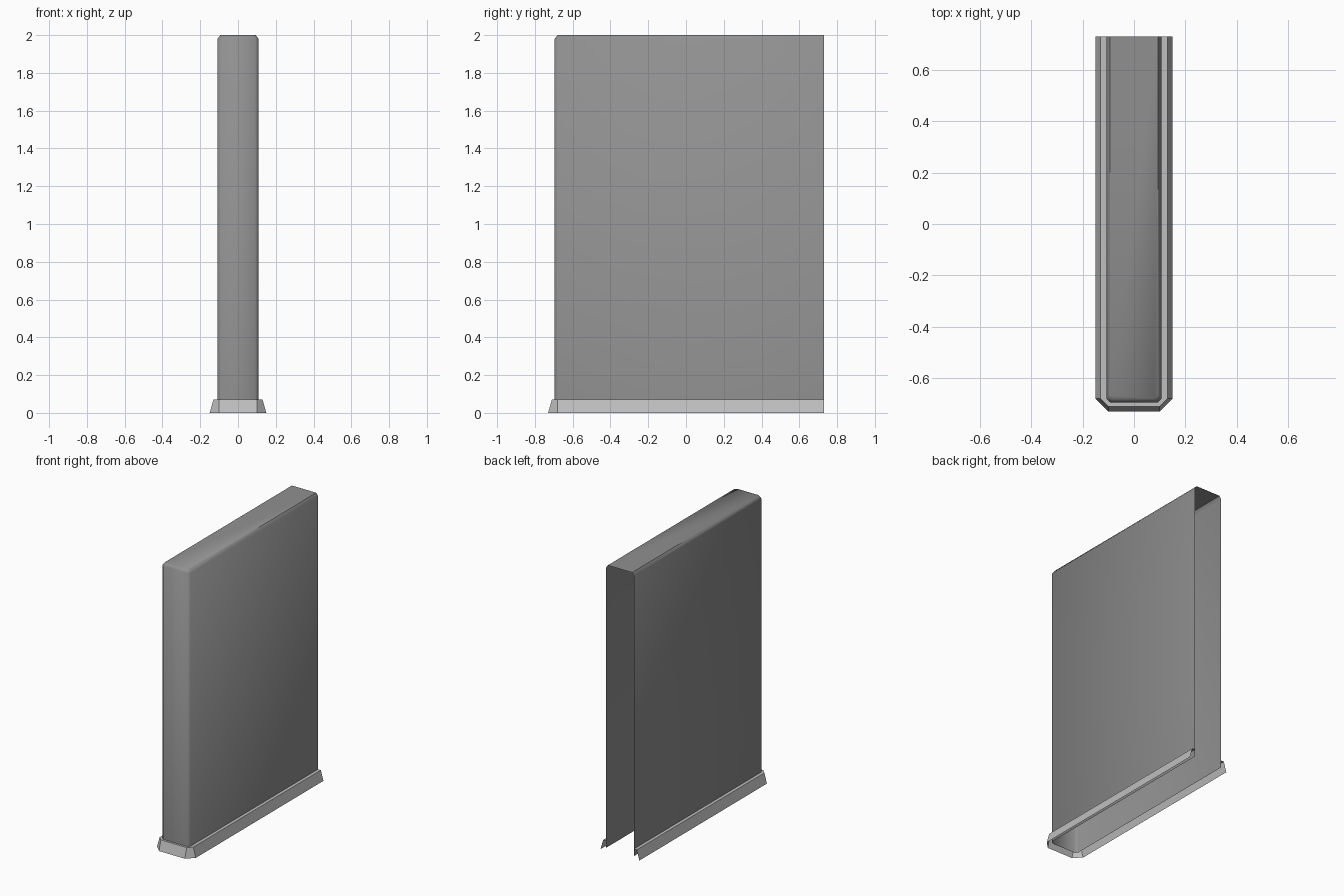
import bpy
import bmesh
import math

cube = bpy.data.objects.get("Cube")
if cube:
    bpy.data.objects.remove(cube, do_unlink=True)

BACK = 0.73


def make_material(name, value):
    mat = bpy.data.materials.new(name)
    mat.use_nodes = True
    colour = (value, value, value, 1)
    mat.diffuse_color = colour
    mat.node_tree.nodes["Principled BSDF"].inputs["Base Color"].default_value = colour
    return mat


def u_outline(half, front, chamfer, z):
    """U-shaped outline, open at the back, with chamfered front corners."""
    side = [(half, BACK, z), (half, front + chamfer, z), (half - chamfer, front, z)]
    return [(-x, y, h) for x, y, h in side] + side[::-1]


def loft(name, outlines, material, angle, cap=False):
    """Join outlines from bottom to top into an open sheet."""
    bm = bmesh.new()
    rings = [[bm.verts.new(p) for p in u_outline(*o)] for o in outlines]
    for low, high in zip(rings, rings[1:]):
        for i in range(len(low) - 1):
            bm.faces.new((low[i], low[i + 1], high[i + 1], high[i]))
    if cap:
        bm.faces.new(rings[-1])
    mesh = bpy.data.meshes.new(name)
    bm.to_mesh(mesh)
    bm.free()
    mesh.materials.append(material)
    obj = bpy.data.objects.new(name, mesh)
    bpy.context.collection.objects.link(obj)
    bpy.ops.object.select_all(action="DESELECT")
    obj.select_set(True)
    bpy.context.view_layer.objects.active = obj
    bpy.ops.object.shade_smooth_by_angle(angle=math.radians(angle))
    return obj


wall_grey = make_material("wall grey", 0.28)
trim_grey = make_material("light trim grey", 0.52)

# Hollow wall shell with a bevelled top, open at the back and below
loft("wall_shell", [
    (0.108, -0.695, 0.016, 0.02),
    (0.108, -0.695, 0.016, 1.98),
    (0.094, -0.68, 0.014, 2.0),
], wall_grey, 50, cap=True)

# Flared skirting with a narrow ledge against the wall
loft("base_skirting", [
    (0.15, -0.73, 0.05, 0.0),
    (0.13, -0.71, 0.03, 0.07),
    (0.108, -0.695, 0.016, 0.07),
], trim_grey, 30)
